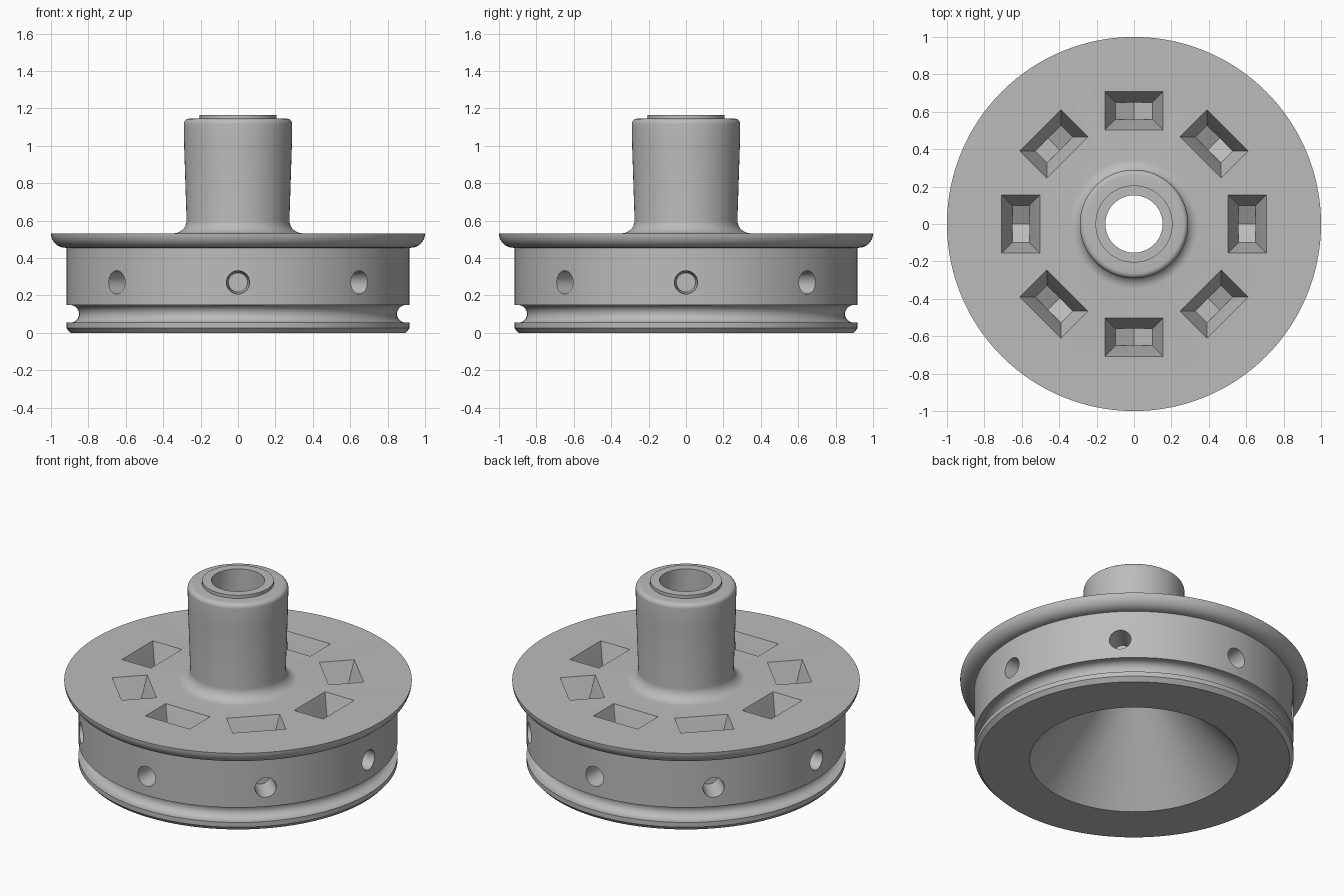
import bpy, bmesh, math
from mathutils import Matrix, Vector

if "Cube" in bpy.data.objects:
    bpy.data.objects.remove(bpy.data.objects["Cube"], do_unlink=True)

grey = bpy.data.materials.new("plain_grey")
grey.use_nodes = True
COLOUR = (0.5, 0.5, 0.5, 1)
grey.diffuse_color = COLOUR
grey.node_tree.nodes["Principled BSDF"].inputs["Base Color"].default_value = COLOUR


def add_object(name, bm):
    bmesh.ops.recalc_face_normals(bm, faces=bm.faces)
    mesh = bpy.data.meshes.new(name)
    bm.to_mesh(mesh)
    bm.free()
    mesh.materials.append(grey)
    obj = bpy.data.objects.new(name, mesh)
    bpy.context.collection.objects.link(obj)
    return obj


def arc(cr, cz, rx, rz, start, end, steps=8):
    """Points on an elliptical arc in the radius/height plane, angles in degrees."""
    angles = [math.radians(start + (end - start) * i / steps) for i in range(steps + 1)]
    return [(cr + rx * math.cos(a), cz + rz * math.sin(a)) for a in angles]


def lathe(name, profile, segments=128):
    bm = bmesh.new()
    verts = [bm.verts.new((r, 0, z)) for r, z in profile]
    edges = [bm.edges.new((verts[i - 1], verts[i])) for i in range(len(verts))]
    bmesh.ops.spin(bm, geom=verts + edges, cent=(0, 0, 0), axis=(0, 0, 1),
                   angle=math.tau, steps=segments)
    bmesh.ops.remove_doubles(bm, verts=bm.verts, dist=0.0001)
    return add_object(name, bm)


# Wheel body: rim with groove, flange, hub and hollow core in one closed profile
profile = [(0.60, 0), (0.895, 0), (0.918, 0.025), (0.918, 0.055)]
profile += arc(0.897, 0.102, 0.047, 0.047, 270, 90, 12)
profile += [(0.918, 0.149), (0.918, 0.455)]
profile += arc(0.925, 0.532, 0.075, 0.077, 270, 360)
profile += arc(0.345, 0.602, 0.07, 0.07, 270, 180)
profile += [(0.288, 1.0)]
profile += arc(0.262, 1.117, 0.028, 0.028, 0, 90, 6)
profile += [(0.206, 1.145), (0.206, 1.165), (0.153, 1.165), (0.153, 0.53)]
wheel = lathe("wheel_body", profile)


# Pocket cutter: tapered box ending in a shallow V trough along the radius
def pocket(bm, turn):
    rings = []
    for z, half_x, half_y in ((0.592, 0.122, 0.175), (0.36, 0.045, 0.098)):
        rings.append([bm.verts.new(turn @ Vector((0.605 + sx * half_x, sy * half_y, z)))
                      for sx, sy in ((-1, -1), (1, -1), (1, 1), (-1, 1))])
    top, low = rings
    keel = [bm.verts.new(turn @ Vector((0.605 + s * 0.045, 0, 0.31))) for s in (-1, 1)]
    bm.faces.new(top)
    for i in range(4):
        j = (i + 1) % 4
        bm.faces.new((top[i], top[j], low[j], low[i]))
    bm.faces.new((low[0], low[1], keel[1], keel[0]))
    bm.faces.new((low[2], low[3], keel[0], keel[1]))
    bm.faces.new((low[0], low[3], keel[0]))
    bm.faces.new((low[1], low[2], keel[1]))


# Hole cutter: slightly tapered blind hole pointing at the axis
def radial_hole(bm, turn):
    place = turn @ Matrix.Translation((0.87, 0, 0.27)) @ Matrix.Rotation(math.pi / 2, 4, "Y")
    bmesh.ops.create_cone(bm, cap_ends=True, segments=32, radius1=0.051,
                          radius2=0.067, depth=0.22, matrix=place)


def cut_around(name, maker, count=8):
    bm = bmesh.new()
    for i in range(count):
        maker(bm, Matrix.Rotation(math.tau * i / count, 4, "Z"))
    cutter = add_object(name, bm)
    cutter.hide_render = True
    mod = wheel.modifiers.new(name, "BOOLEAN")
    mod.operation = "DIFFERENCE"
    mod.solver = "EXACT"
    mod.object = cutter
    bpy.context.view_layer.objects.active = wheel
    bpy.ops.object.modifier_apply(modifier=name)
    bpy.data.objects.remove(cutter, do_unlink=True)


bpy.ops.object.select_all(action="DESELECT")
wheel.select_set(True)
cut_around("pocket_cutter", pocket)
cut_around("hole_cutter", radial_hole)
bpy.ops.object.shade_smooth_by_angle(angle=math.radians(24))
